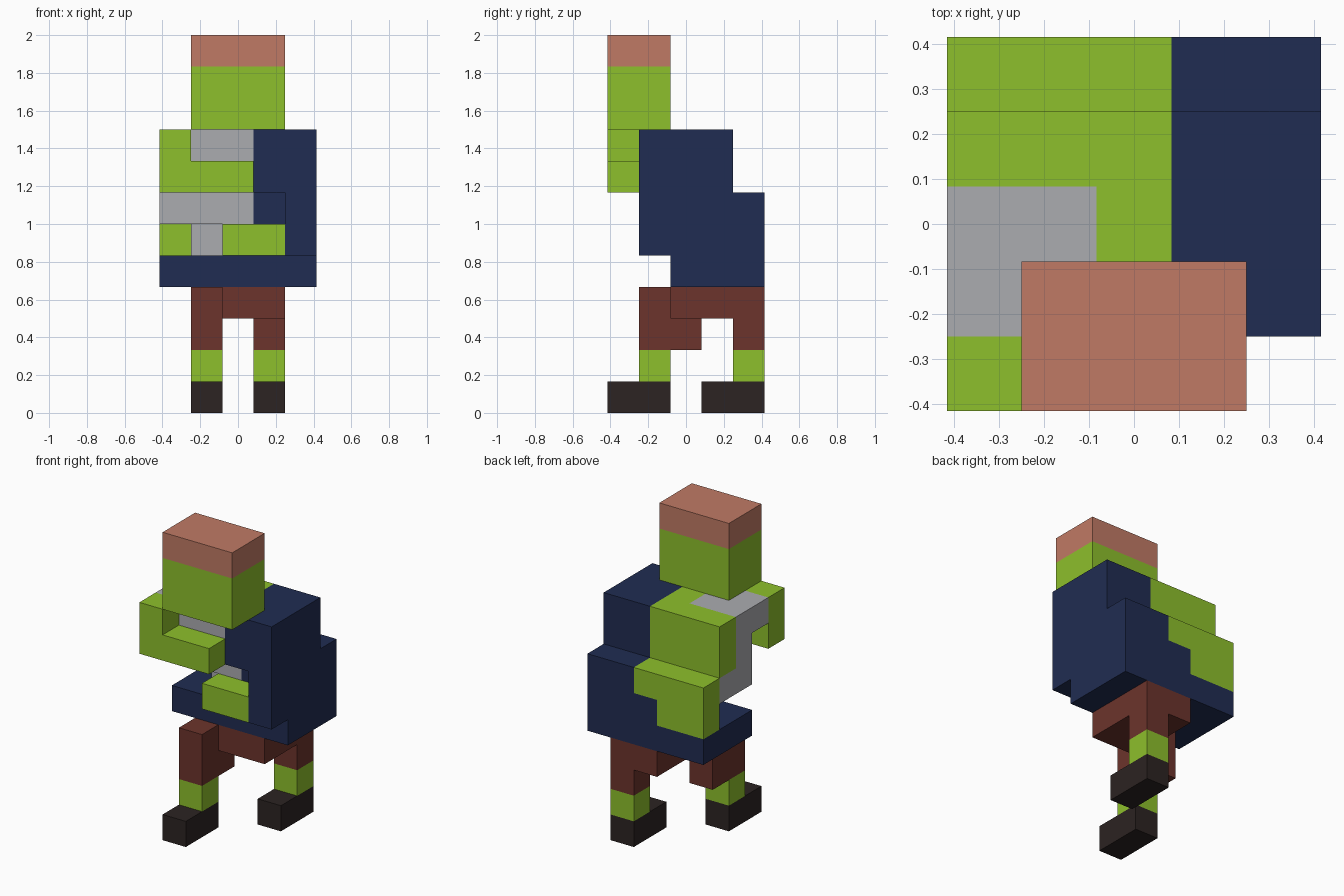
import bpy, bmesh
from mathutils import Matrix, Vector

cube = bpy.data.objects.get("Cube")
if cube:
    bpy.data.objects.remove(cube, do_unlink=True)

UNIT = 1 / 6                        # edge of one grid cell
ORIGIN = Vector((-2.5, -2.5, 0))    # grid corner: right, front, ground


def material(name, rgb):
    mat = bpy.data.materials.new(name)
    mat.use_nodes = True
    mat.diffuse_color = (*rgb, 1)
    shader = next(n for n in mat.node_tree.nodes if n.type == 'BSDF_PRINCIPLED')
    shader.inputs["Base Color"].default_value = (*rgb, 1)
    return mat


green = material("green skin", (0.27, 0.525, 0.025))
navy = material("navy cloth", (0.0144, 0.0252, 0.084))
hair_tone = material("terracotta hair", (0.527, 0.195, 0.13))
grey = material("grey shirt", (0.407, 0.413, 0.434))
brown = material("brown trousers", (0.15, 0.034, 0.025))
dark = material("dark leather", (0.025, 0.017, 0.016))


def part(name, mat, *boxes):
    """One object made of boxes, each given as low and high grid corners."""
    bm = bmesh.new()
    for low, high in boxes:
        low, high = Vector(low), Vector(high)
        centre = ((low + high) / 2 + ORIGIN) * UNIT
        size = (high - low) * UNIT
        bmesh.ops.create_cube(bm, size=1, matrix=Matrix.LocRotScale(centre, None, size))
    mesh = bpy.data.meshes.new(name)
    bm.to_mesh(mesh)
    bm.free()
    mesh.materials.append(mat)
    obj = bpy.data.objects.new(name, mesh)
    bpy.context.collection.objects.link(obj)
    return obj


# Head
part("head", green, ((1, 0, 9), (4, 2, 11)))
part("hair", hair_tone, ((1, 0, 11), (4, 2, 12)))

# Jacket covering the left half, with the hanging sleeve and the hem
part("jacket_shoulder", navy, ((3, 1, 7), (5, 4, 9)))
part("jacket_sleeve", navy, ((4, 1, 5), (5, 4, 7)))
part("jacket_side", navy, ((3, 2, 5), (4, 4, 7)))
part("jacket_back", navy, ((3, 4, 5), (5, 5, 7)), ((2, 4, 5), (3, 5, 6)))
part("jacket_hem", navy, ((0, 2, 4), (5, 5, 5)))

# Bare back and shoulder
part("upper_back", green, ((0, 3, 7), (3, 4, 9)))
part("lower_back", green, ((0, 4, 6), (3, 5, 7)), ((0, 4, 5), (2, 5, 6)))
part("neck_base", green, ((2, 2, 8), (3, 3, 9)))

# Shirt
part("shirt_collar", grey, ((0, 1, 8), (3, 2, 9)))
part("shirt_chest", grey, ((0, 2, 7), (2, 3, 9)), ((2, 2, 7), (3, 3, 8)))
part("shirt_waist", grey, ((0, 2, 6), (3, 4, 7)), ((1, 3, 5), (3, 4, 6)))

# Arms
part("right_arm", green, ((0, 0, 8), (1, 1, 9)), ((0, 0, 7), (3, 1, 8)))
part("left_forearm", green, ((2, 1, 5), (4, 2, 6)))

# Trousers
part("pelvis", brown, ((2, 2, 3), (4, 5, 4)))
part("right_thigh", brown, ((1, 1, 2), (2, 3, 4)))
part("left_thigh", brown, ((3, 4, 2), (4, 5, 3)))

# Shins and shoes: the right leg steps forward, the left leg trails
for side, x, y in (("right", 1, 1), ("left", 3, 4)):
    part(side + "_shin", green, ((x, y, 1), (x + 1, y + 1, 2)))
    part(side + "_shoe", dark, ((x, y - 1, 0), (x + 1, y + 1, 1)))
